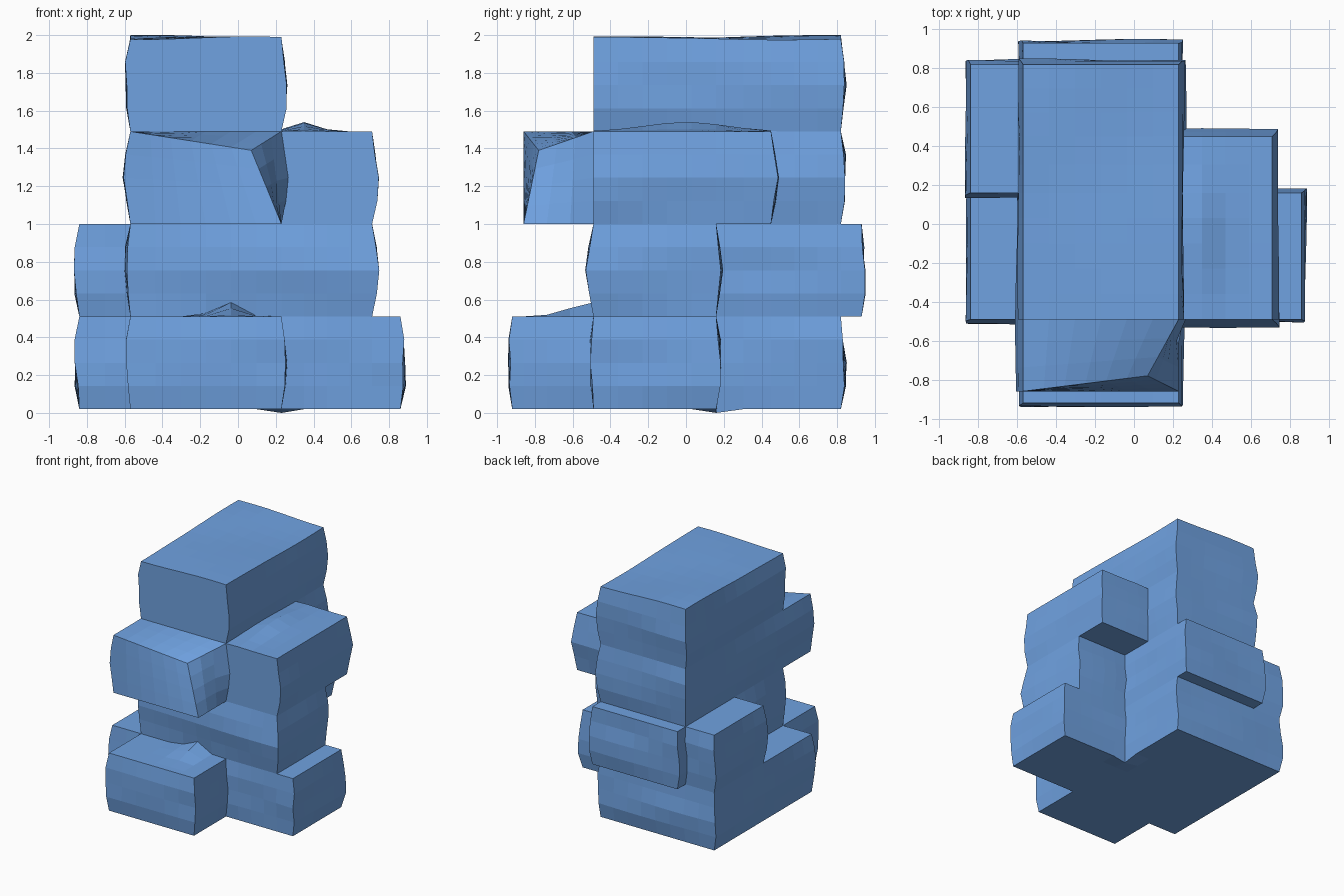
import bpy, bmesh, math
from mathutils import Vector, noise

if "Cube" in bpy.data.objects:
    bpy.data.objects.remove(bpy.data.objects["Cube"])

# Blocks of the stack: (x0, x1, y0, y1, z0, z1)
BLOCKS = {
    "core":             (-0.57, 0.23, -0.49, 0.82, 0.02, 1.98),
    "front_foot":       (-0.57, 0.23, -0.92, -0.49, 0.02, 0.51),
    "front_ledge":      (-0.57, 0.23, -0.86, -0.49, 1.00, 1.49),
    "right_foot":       (0.23, 0.86, -0.49, 0.16, 0.02, 0.51),
    "right_wall":       (0.23, 0.71, -0.49, 0.16, 0.51, 1.00),
    "right_ledge":      (0.23, 0.71, -0.49, 0.45, 1.00, 1.49),
    "left_foot":        (-0.84, -0.57, -0.49, 0.16, 0.02, 0.51),
    "left_wall":        (-0.84, -0.57, 0.16, 0.82, 0.02, 1.00),
    "back_ledge":       (-0.57, 0.23, 0.82, 0.93, 0.51, 1.00),
}


def planes(axis, step):
    """All block planes on one axis, refined to roughly the given step."""
    cuts = sorted({v for b in BLOCKS.values() for v in b[axis * 2:axis * 2 + 2]})
    out = [cuts[0]]
    for a, b in zip(cuts, cuts[1:]):
        n = max(1, round((b - a) / step))
        out += [a + (b - a) * i / n for i in range(1, n + 1)]
    return out


P = [planes(0, 0.13), planes(1, 0.13), planes(2, 0.12)]


def filled(c):
    if any(i < 0 or i >= len(P[a]) - 1 for a, i in enumerate(c)):
        return False
    m = [(P[a][i] + P[a][i + 1]) / 2 for a, i in enumerate(c)]
    return any(all(b[2 * a] < m[a] < b[2 * a + 1] for a in range(3))
               for b in BLOCKS.values())


# Outer skin of the merged blocks, with the directions each point faces
bm = bmesh.new()
verts, facing = {}, {}
for i in range(len(P[0]) - 1):
    for j in range(len(P[1]) - 1):
        for k in range(len(P[2]) - 1):
            cell = (i, j, k)
            if not filled(cell):
                continue
            for a in range(3):
                for s in (-1, 1):
                    nb = list(cell)
                    nb[a] += s
                    if filled(nb):
                        continue
                    u, w = (a + 1) % 3, (a + 2) % 3
                    ring = []
                    for du, dw in ((0, 0), (1, 0), (1, 1), (0, 1)):
                        q = list(cell)
                        q[a] += s > 0
                        q[u] += du
                        q[w] += dw
                        q = tuple(q)
                        if q not in verts:
                            verts[q] = bm.verts.new([P[t][q[t]] for t in range(3)])
                            facing[q] = set()
                        facing[q].add((a, s))
                        ring.append(verts[q])
                    bm.faces.new(ring if s > 0 else ring[::-1])

# Weathering: each half-unit course bulges on its sides
for q, v in verts.items():
    x, y, z = v.co
    course = math.sin(math.pi * (((z - 0.02) / 0.49) % 1.0))
    if min(abs(z - h) for h in (0.02, 0.51, 1.0, 1.49, 1.98)) < 0.01:
        course = 0.0
    ledge_corner = y < -0.5 and z > 0.99
    off = Vector((0, 0, 0))
    for a, s in facing[q]:
        n = noise.noise(Vector((x * 1.2 + a * 7, y * 1.2 + s * 3, z * 4)))
        if a == 0 and not (ledge_corner and s > 0):
            off.x += s * course * (0.024 + 0.03 * n)
        elif a == 1 and (s > 0 or z < 1.0):
            off.y += s * course * (0.02 + 0.03 * n)
        elif a == 2 and z > 1.9:
            off.z += min(0.02, 0.006 + 0.025 * n)
    # Hump on top of the right ledge
    if abs(z - 1.49) < 0.01 and 0.23 < x < 0.7:
        off.z += 0.05 * math.exp(-((x - 0.35) / 0.1) ** 2 - (y / 0.3) ** 2)
    # Small spur where the front foot meets the wall
    if abs(z - 0.51) < 0.01 and y < -0.48:
        off.z += 0.08 * math.exp(-((x + 0.06) / 0.09) ** 2 - ((y + 0.49) / 0.17) ** 2)
    # Knocked-in top corner of the front ledge
    if ledge_corner and z < 1.5:
        t = (x + 0.57) / 0.8 * (-0.49 - y) / 0.37 * (z - 1.0) / 0.49
        off += Vector((-0.16, 0.08, -0.10)) * t
    # Low point the base rests on
    if z < 0.03 and abs(x - 0.23) < 0.01 and abs(y - 0.16) < 0.01:
        off.z -= 0.02
    v.co += off

bmesh.ops.recalc_face_normals(bm, faces=bm.faces)
mesh = bpy.data.meshes.new("stacked_rock")
bm.to_mesh(mesh)
bm.free()
rock = bpy.data.objects.new("stacked_rock", mesh)
bpy.context.collection.objects.link(rock)

# Blue stone
mat = bpy.data.materials.new("blue_stone")
mat.diffuse_color = (0.16, 0.36, 0.75, 1)
mat.use_nodes = True
mat.node_tree.nodes["Principled BSDF"].inputs["Base Color"].default_value = mat.diffuse_color
mesh.materials.append(mat)
